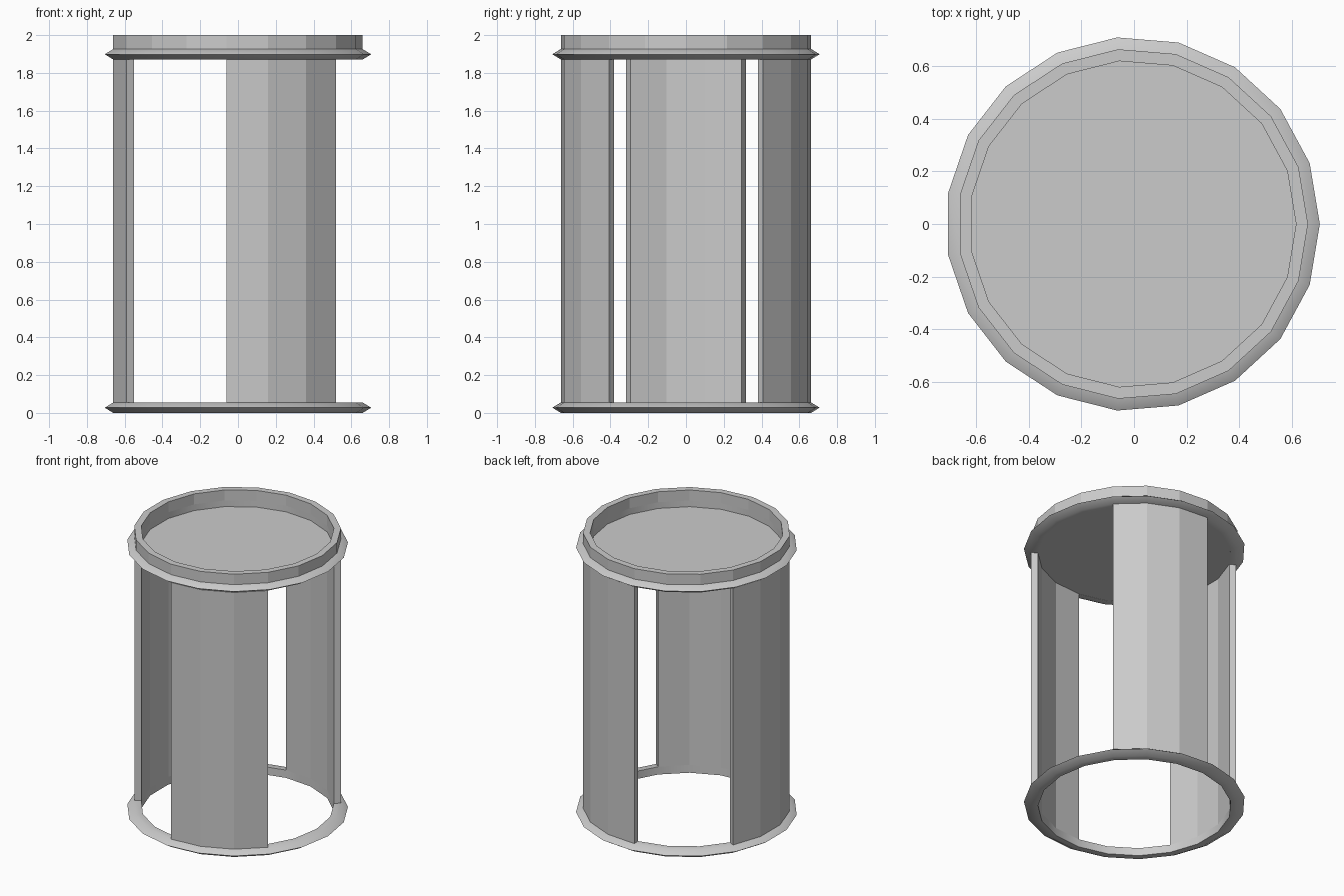
import bpy, bmesh
from math import cos, sin, pi, radians

if "Cube" in bpy.data.objects:
    bpy.data.objects.remove(bpy.data.objects["Cube"])

N = 19                      # sides of the round body
CX = -0.005                 # keeps the odd-sided ring centred
R_IN, R_OUT, R_RIDGE = 0.62, 0.665, 0.71
H = 0.0275                  # half height of a ring


def sweep(name, profile, k0=0, k1=N, smooth=False):
    """Turn a closed (radius, z) profile round z from side k0 to side k1."""
    bm = bmesh.new()
    full = k1 - k0 == N
    rows = []
    for k in range(k0, k1 if full else k1 + 1):
        a = 2 * pi * k / N
        rows.append([bm.verts.new((CX + r * cos(a), r * sin(a), z)) for r, z in profile])
    n = len(profile)
    for i in range(len(rows) if full else len(rows) - 1):
        a, b = rows[i], rows[(i + 1) % len(rows)]
        for j in range(n):
            bm.faces.new((a[j], b[j], b[(j + 1) % n], a[(j + 1) % n]))
    if not full:
        bm.faces.new(rows[0])
        bm.faces.new(rows[-1])
    bmesh.ops.recalc_face_normals(bm, faces=bm.faces[:])
    mesh = bpy.data.meshes.new(name)
    bm.to_mesh(mesh)
    bm.free()
    ob = bpy.data.objects.new(name, mesh)
    bpy.context.collection.objects.link(ob)
    if smooth:
        bpy.ops.object.select_all(action='DESELECT')
        ob.select_set(True)
        bpy.context.view_layer.objects.active = ob
        bpy.ops.object.shade_smooth_by_angle(angle=radians(75))
    return ob


def box_profile(z0, z1):
    return [(R_IN, z0), (R_OUT, z0), (R_OUT, z1), (R_IN, z1)]


# Pointed rings round the foot and the top
for name, z in (("bottom_ring", H), ("top_ring", 1.8985)):
    sweep(name, [(R_IN, z - H), (R_OUT, z - H), (R_RIDGE, z),
                 (R_OUT, z + H), (R_IN, z + H)], smooth=True)

# Raised rim above the top ring
sweep("top_rim", box_profile(1.8985 + H, 2.0))

# Thin floor closing the top tray
bpy.ops.mesh.primitive_cylinder_add(vertices=N, radius=R_IN, depth=0.01,
                                    location=(CX, 0, 1.877), rotation=(0, 0, -pi / 2))
floor = bpy.context.object
floor.name = "top_floor"
# line the cylinder's corners up with the rings (first corner on +x)
floor.data.transform(floor.matrix_world.to_3x3().to_4x4())
floor.rotation_euler = (0, 0, 0)
first = floor.data.vertices[0].co
if abs(first.y) > 1e-4 or first.x < 0:
    floor.rotation_euler.z = pi if first.x < 0 else 0

# Three curved wall panels, each three sides wide
for name, k in (("back_panel", 2), ("left_panel", 8), ("front_panel", 14)):
    sweep(name, box_profile(2 * H, 1.8985 - H), k, k + 3)
